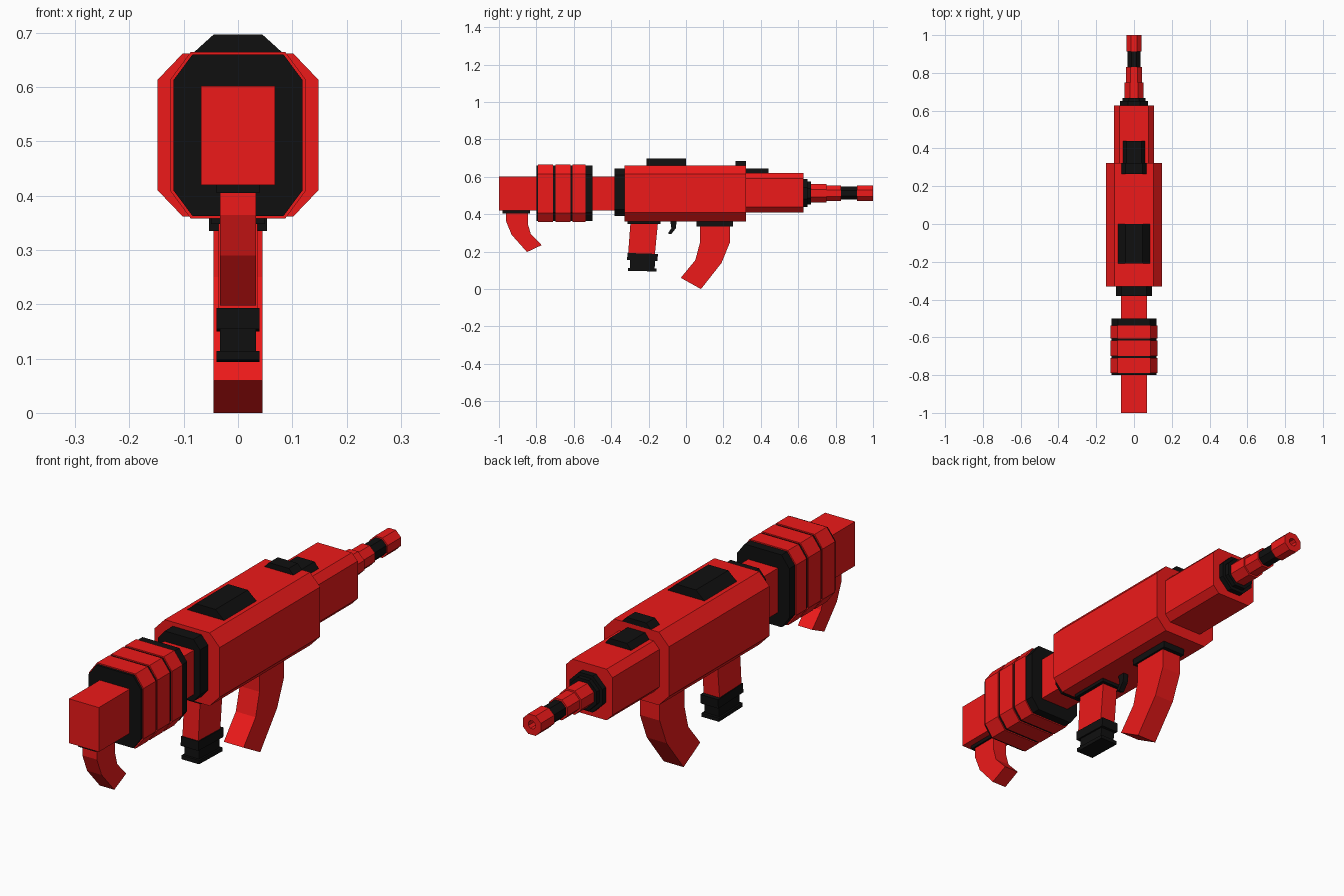
import bpy, bmesh
from math import pi, sin, cos

if "Cube" in bpy.data.objects:
    bpy.data.objects.remove(bpy.data.objects["Cube"])


def material(name, color):
    m = bpy.data.materials.new(name)
    m.diffuse_color = color
    m.use_nodes = True
    m.node_tree.nodes["Principled BSDF"].inputs["Base Color"].default_value = m.diffuse_color
    return m


RED = material("red", (0.85, 0.01, 0.01, 1))
BLACK = material("black", (0.005, 0.005, 0.005, 1))


def finish(name, bm, mat):
    bmesh.ops.recalc_face_normals(bm, faces=bm.faces)
    me = bpy.data.meshes.new(name)
    bm.to_mesh(me)
    bm.free()
    me.materials.append(mat)
    ob = bpy.data.objects.new(name, me)
    bpy.context.collection.objects.link(ob)
    return ob


def prism(name, pts, a, b, mat, axis="y"):
    """Extrude a profile: (x, z) along y, or (y, z) along x."""
    bm = bmesh.new()
    place = (lambda p, t: (p[0], t, p[1])) if axis == "y" else (lambda p, t: (t, p[0], p[1]))
    face = bm.faces.new([bm.verts.new(place(p, a)) for p in pts])
    ext = bmesh.ops.extrude_face_region(bm, geom=[face])
    d = (0, b - a, 0) if axis == "y" else (b - a, 0, 0)
    bmesh.ops.translate(bm, vec=d, verts=[v for v in ext["geom"] if isinstance(v, bmesh.types.BMVert)])
    return finish(name, bm, mat)


def side(name, pts, half, mat):
    return prism(name, pts, -half, half, mat, "x")


def box(name, half, y0, y1, z0, z1, mat):
    return side(name, [(y0, z0), (y1, z0), (y1, z1), (y0, z1)], half, mat)


def octagon(w, z0, z1, cx, cz):
    """Chamfered rectangle profile."""
    return [(-w + cx, z0), (w - cx, z0), (w, z0 + cz), (w, z1 - cz),
            (w - cx, z1), (-w + cx, z1), (-w, z1 - cz), (-w, z0 + cz)]


def trapezoid(w0, w1, z0, z1):
    return [(-w0, z0), (w0, z0), (w1, z1), (-w1, z1)]


def lathe(name, prof, mat, z=0.513, n=8):
    """Closed eight-sided turning about the barrel axis; prof is (y, flat radius)."""
    bm = bmesh.new()
    rings = []
    for y, r in prof:
        r /= cos(pi / n)
        rings.append([bm.verts.new((r * cos((k + .5) * 2 * pi / n), y, z + r * sin((k + .5) * 2 * pi / n)))
                      for k in range(n)])
    for r0, r1 in zip(rings, rings[1:]):
        for k in range(n):
            bm.faces.new((r0[k], r0[(k + 1) % n], r1[(k + 1) % n], r1[k]))
    bm.faces.new(rings[0])
    bm.faces.new(rings[-1])
    return finish(name, bm, mat)


# Stock
box("stock_bar", 0.068, -1.0, -0.36, 0.42, 0.602, RED)
prism("stock_sleeve", octagon(0.119, 0.363, 0.66, 0.035, 0.047), -0.80, -0.50, BLACK)
for i, (y0, y1) in enumerate([(-0.79, -0.71), (-0.698, -0.618), (-0.606, -0.537)]):
    prism(f"stock_ring_{i + 1}", octagon(0.124, 0.358, 0.665, 0.037, 0.05), y0, y1, RED)

# Stock hook
box("hook_mount", 0.04, -0.98, -0.835, 0.405, 0.42, BLACK)
side("stock_hook", [(-0.963, 0.41), (-0.846, 0.41), (-0.846, 0.35), (-0.83, 0.295), (-0.772, 0.235),
                    (-0.85, 0.198), (-0.932, 0.29), (-0.963, 0.365)], 0.033, RED)

# Receiver
prism("rear_collar", octagon(0.095, 0.39, 0.645, 0.03, 0.035), -0.382, -0.33, BLACK)
prism("receiver", octagon(0.148, 0.362, 0.662, 0.046, 0.048), -0.33, 0.322, RED)
prism("fore_body", octagon(0.105, 0.41, 0.62, 0.027, 0.028), 0.322, 0.627, RED)

# Top blocks
prism("top_plate", trapezoid(0.086, 0.045, 0.66, 0.697), -0.21, 0.0, BLACK)
prism("rear_sight", trapezoid(0.068, 0.045, 0.66, 0.684), 0.265, 0.322, BLACK)
prism("front_sight", trapezoid(0.06, 0.04, 0.618, 0.644), 0.322, 0.44, BLACK)

# Barrel
lathe("barrel_collar", [(0.62, 0.075), (0.65, 0.075), (0.65, 0.062), (0.668, 0.062)], BLACK)
lathe("barrel_base", [(0.66, 0.049), (0.75, 0.049), (0.75, 0.042), (0.83, 0.042)], RED)
lathe("barrel_neck", [(0.82, 0.035), (0.92, 0.035)], BLACK)
lathe("muzzle", [(0.913, 0.041), (1.0, 0.041), (1.0, 0.016), (0.95, 0.016)], RED)

# Grip with stepped foot
box("grip_mount", 0.05, -0.312, -0.137, 0.348, 0.364, BLACK)
side("grip", [(-0.297, 0.355), (-0.15, 0.355), (-0.167, 0.18), (-0.31, 0.18)], 0.036, RED)
side("grip_band", [(-0.313, 0.193), (-0.15, 0.188), (-0.153, 0.15), (-0.315, 0.155)], 0.04, BLACK)
side("grip_foot", [(-0.298, 0.16), (-0.165, 0.16), (-0.168, 0.105), (-0.3, 0.105)], 0.033, BLACK)
side("grip_base", [(-0.31, 0.114), (-0.157, 0.109), (-0.157, 0.094), (-0.31, 0.098)], 0.04, BLACK)

# Trigger
side("trigger", [(-0.085, 0.37), (-0.05, 0.37), (-0.054, 0.325), (-0.08, 0.293), (-0.097, 0.298),
                 (-0.078, 0.325)], 0.012, BLACK)

# Magazine
box("magazine_mount", 0.053, 0.057, 0.252, 0.335, 0.364, BLACK)
side("magazine", [(0.075, 0.345), (0.235, 0.345), (0.235, 0.25), (0.19, 0.14), (0.08, 0.0),
                  (-0.028, 0.06), (0.05, 0.155), (0.075, 0.25)], 0.045, RED)
